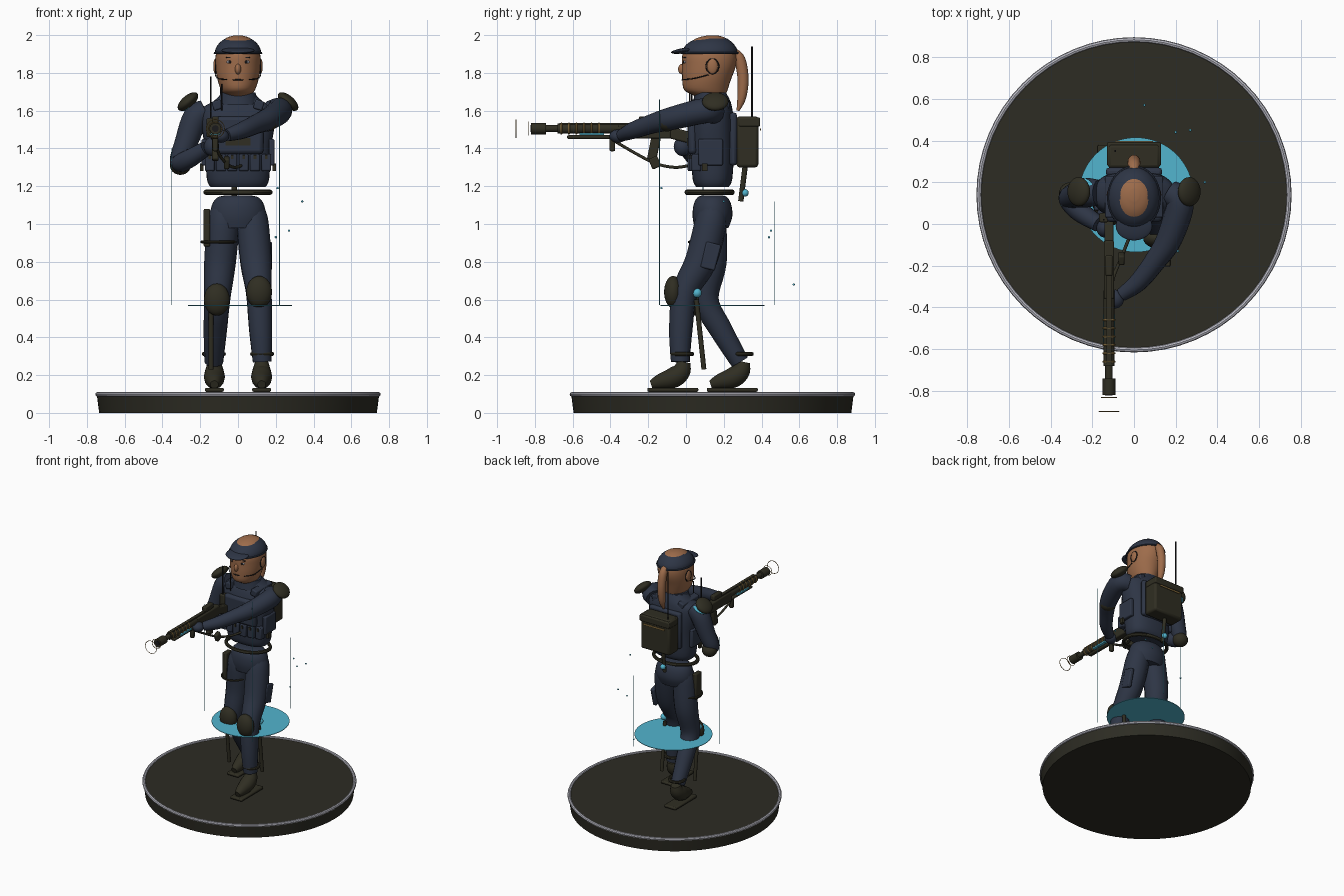
import bpy, bmesh, math
from mathutils import Vector

cube = bpy.data.objects.get("Cube")
if cube:
    bpy.data.objects.remove(cube, do_unlink=True)


def mat(name, r, g, b):
    m = bpy.data.materials.new(name)
    m.use_nodes = True
    m.diffuse_color = (r, g, b, 1)
    m.node_tree.nodes["Principled BSDF"].inputs["Base Color"].default_value = (r, g, b, 1)
    return m


NAVY = mat("navy cloth", .027, .036, .06)
OLIVE = mat("dark olive", .029, .027, .016)
BASE = mat("base olive", .026, .025, .017)
SKIN = mat("brown skin", .34, .15, .07)
CYAN = mat("cyan glow", .085, .46, .62)
GREY = mat("pale grey", .5, .5, .56)
GOLD = mat("dull gold", .3, .19, .06)
BLACK = mat("near black", .01, .01, .012)


def finish(name, m):
    ob = bpy.context.object
    ob.name = name
    ob.data.materials.clear()
    ob.data.materials.append(m)
    bpy.ops.object.shade_smooth_by_angle(angle=math.radians(40))
    return ob


def ball(name, m, loc, size, rot=(0, 0, 0)):
    bpy.ops.mesh.primitive_uv_sphere_add(segments=24, ring_count=14, location=loc, rotation=rot)
    bpy.context.object.scale = size
    return finish(name, m)


def box(name, m, loc, size, rot=(0, 0, 0), bevel=.008):
    bpy.ops.mesh.primitive_cube_add(size=1, location=loc, rotation=rot)
    ob = bpy.context.object
    ob.scale = size
    bpy.ops.object.transform_apply(location=False, rotation=False, scale=True)
    if bevel:
        b = ob.modifiers.new("bevel", 'BEVEL')
        b.width, b.segments = bevel, 2
    return finish(name, m)


def rod(name, m, a, b, r, sides=16):
    a, b = Vector(a), Vector(b)
    bpy.ops.mesh.primitive_cylinder_add(vertices=sides, radius=r, depth=(b - a).length, location=(a + b) / 2,
                                        rotation=(b - a).to_track_quat('Z', 'Y').to_euler())
    return finish(name, m)


def ring(name, m, loc, r, thick, rot=(0, 0, 0), scale=(1, 1, 1)):
    bpy.ops.mesh.primitive_torus_add(major_radius=r, minor_radius=thick, major_segments=64,
                                     minor_segments=8, location=loc, rotation=rot)
    bpy.context.object.scale = scale
    return finish(name, m)


def smooth(keys, n=5):
    """Catmull-Rom interpolation of tuples."""
    k = [Vector(p) for p in [keys[0]] + keys + [keys[-1]]]
    out = []
    for a, b, c, d in zip(k, k[1:], k[2:], k[3:]):
        for i in range(n):
            t = i / n
            out.append(b + (c - a) * (t / 2) + (a * 2 - b * 5 + c * 4 - d) * (t * t / 2)
                       + (b * 3 - a - c * 3 + d) * (t ** 3 / 2))
    return out + [k[-1]]


def tube(name, m, keys):
    """Rounded limb through (x, y, z, radius) points."""
    cu = bpy.data.curves.new(name, 'CURVE')
    cu.dimensions, cu.bevel_depth, cu.bevel_resolution, cu.use_fill_caps = '3D', 1, 5, True
    pts = smooth(keys)
    sp = cu.splines.new('POLY')
    sp.points.add(len(pts) - 1)
    for p, q in zip(sp.points, pts):
        p.co, p.radius = (q[0], q[1], q[2], 1), q[3]
    ob = bpy.data.objects.new(name, cu)
    bpy.context.collection.objects.link(ob)
    bpy.ops.object.select_all(action='DESELECT')
    ob.select_set(True)
    bpy.context.view_layer.objects.active = ob
    bpy.ops.object.convert(target='MESH')
    return finish(name, m)


def loft(name, m, keys, power=1.0, caps=True, n=32):
    """Stacked ovals given as (z, y centre, x radius, y radius)."""
    bm = bmesh.new()
    rows = []
    for z, cy, rx, ry in smooth([k for k in keys], 4):
        row = []
        for i in range(n):
            c, s = math.cos(i * math.tau / n), math.sin(i * math.tau / n)
            row.append(bm.verts.new((rx * math.copysign(abs(c) ** power, c),
                                     cy + ry * math.copysign(abs(s) ** power, s), z)))
        rows.append(row)
    for a, b in zip(rows, rows[1:]):
        for i in range(n):
            bm.faces.new((a[i], a[(i + 1) % n], b[(i + 1) % n], b[i]))
    if caps:
        bm.faces.new(rows[0][::-1])
        bm.faces.new(rows[-1])
    me = bpy.data.meshes.new(name)
    bm.to_mesh(me)
    bm.free()
    ob = bpy.data.objects.new(name, me)
    bpy.context.collection.objects.link(ob)
    bpy.ops.object.select_all(action='DESELECT')
    ob.select_set(True)
    bpy.context.view_layer.objects.active = ob
    return finish(name, m)


# Display base
bpy.ops.mesh.primitive_cone_add(vertices=96, radius1=.735, radius2=.748, depth=.1, location=(0, .14, .05))
finish("base_disc", BASE)
ring("base_rim", GREY, (0, .14, .098), .744, .012)

# Floating light disc, light rods and sparks
rod("light_disc", CYAN, (.01, .14, .566), (.01, .14, .57), .275, 64)
for i, (x, y, top) in enumerate([(.22, -.14, 1.66), (-.35, .09, 1.4), (.12, .47, 1.12)]):
    rod(f"light_rod_{i}", CYAN, (x, y, .57), (x, y, top), .002, 6)
for i, p in enumerate([(.34, .2, 1.12), (.27, .45, .965), (.05, .57, .68), (.21, -.13, 1.19), (.2, .44, .93)]):
    ball(f"spark_{i}", CYAN, p, (.006,) * 3)

# Trousers, knee pads, straps and boots
loft("hips", NAVY, [(.98, .135, .13, .09), (1.04, .14, .146, .105), (1.1, .14, .138, .1),
                    (1.14, .14, .11, .08), (1.152, .14, .06, .05)])
for side, s, knee, ankle in [("left", 1, (-.005, .64), (-.03, .27)), ("right", -1, (.105, .6), (.285, .27))]:
    ky, kz = knee
    ay, az = ankle
    tube(f"{side}_leg", NAVY, [(s * .072, .14, 1.08, .07), (s * .078, .13, 1.0, .085),
                               (s * .095, (ky + .13) / 2 + .015, .8, .084), (s * .11, ky, kz, .069),
                               (s * .12, (ky + ay) / 2 - .01, .44, .062), (s * .128, ay, az, .05)])
    ball(f"{side}_knee_pad", OLIVE, (s * .112, ky - .063, kz), (.068, .048, .085))
    ring(f"{side}_ankle_strap", OLIVE, (s * .128, ay + .01, .312), .053, .011)
    fy = ay + .01
    tube(f"{side}_boot", OLIVE, [(s * .125, fy + .01, .27, .035), (s * .125, fy - .005, .22, .05),
                                 (s * .125, fy - .05, .185, .055), (s * .125, fy - .12, .165, .04),
                                 (s * .125, fy - .165, .15, .022)])
    box(f"{side}_sole", OLIVE, (s * .125, fy - .05, .122), (.1, .27, .022))
    # Hanging straps with glowing beads
    rod(f"{side}_hanging_strap", OLIVE, (s * .142, .055, .6), (s * .142, .095, .23), .013)
    ball(f"{side}_bead", CYAN, (s * .148, .058, .635), (.025,) * 3)
box("thigh_holster", OLIVE, (-.165, .1, .98), (.035, .07, .2))
ring("thigh_strap", OLIVE, (-.105, .105, .905), .088, .007)
box("thigh_pouch", NAVY, (.165, .13, .83), (.03, .08, .14), (-.25, 0, 0))

# Belt and torso
ring("belt", OLIVE, (0, .125, 1.168), .17, .014, scale=(1, .72, 1))
loft("torso", NAVY, [(1.195, .14, .145, .085), (1.24, .14, .165, .105), (1.4, .14, .175, .115),
                     (1.53, .14, .195, .115), (1.61, .145, .19, .1), (1.65, .15, .13, .085),
                     (1.69, .14, .085, .075)], .8)
loft("collar", NAVY, [(1.63, .13, .11, .095), (1.67, .13, .1, .088), (1.695, .13, .093, .085)])
box("chest_plate", NAVY, (0, .035, 1.47), (.27, .05, .2), bevel=.02)
box("back_plate", NAVY, (0, .25, 1.45), (.27, .04, .28), bevel=.015)
for i in range(6):
    x = -.15 + .06 * i
    box(f"belt_pouch_{i}", NAVY, (x, .028 + abs(x) * .18, 1.325), (.052, .05, .09))
    box(f"pouch_clip_{i}", OLIVE, (x, .0 + abs(x) * .18, 1.355), (.014, .008, .022), bevel=0)
for s in (-1, 1):
    box(f"vest_strap_{s}", NAVY, (s * .11, .13, 1.63), (.05, .2, .05), (0, s * .3, 0))
    box(f"side_pouch_{s}", NAVY, (s * .178, .13, 1.38), (.03, .13, .14))
    box(f"side_buckle_{s}", OLIVE, (s * .192, .1, 1.3), (.02, .03, .04), bevel=0)
box("chest_label", OLIVE, (0, .008, 1.435), (.13, .008, .04), bevel=0)
box("chest_radio", OLIVE, (-.145, .03, 1.51), (.045, .045, .1))
rod("radio_aerial", BLACK, (-.145, .02, 1.55), (-.145, .02, 1.78), .004, 8)
rod("short_aerial", BLACK, (-.085, .03, 1.6), (-.085, .03, 1.74), .004, 8)

# Arms and pads
tube("right_arm", NAVY, [(-.17, .15, 1.6, .062), (-.225, .15, 1.56, .07), (-.275, .14, 1.43, .062),
                         (-.31, .12, 1.33, .052), (-.26, .06, 1.345, .05), (-.17, 0, 1.4, .04)])
ball("right_elbow_pad", OLIVE, (-.305, .145, 1.31), (.055, .055, .05))
ball("right_hand", NAVY, (-.14, -.02, 1.41), (.04, .045, .05))
tube("left_arm", NAVY, [(.17, .15, 1.59, .062), (.22, .1, 1.6, .068), (.17, -.07, 1.56, .062),
                        (.1, -.18, 1.53, .052), (.02, -.28, 1.495, .045), (-.06, -.34, 1.47, .033)])
ball("left_elbow_pad", OLIVE, (.155, -.1, 1.54), (.056, .056, .05))
ball("left_hand", NAVY, (-.09, -.36, 1.465), (.042, .045, .035))
for s in (-1, 1):
    ball(f"shoulder_pad_{s}", OLIVE, (s * .265, .155, 1.648), (.066, .07, .032), (0, s * .7, 0))
ball("shoulder_light", CYAN, (-.245, .17, 1.62), (.055, .05, .008), (0, -.4, 0))
box("sleeve_patch", GREY, (.235, .075, 1.59), (.005, .045, .03), bevel=0)

# Backpack
box("backpack", OLIVE, (0, .325, 1.435), (.25, .115, .27), bevel=.015)
box("backpack_flap", OLIVE, (0, .335, 1.54), (.258, .115, .05))
box("backpack_stripe", GOLD, (0, .395, 1.5), (.18, .006, .012), bevel=0)
rod("pack_aerial", BLACK, (-.09, .35, 1.55), (-.09, .35, 1.94), .005, 8)
rod("pack_hose", OLIVE, (-.02, .315, 1.32), (-.02, .29, 1.12), .014)
ball("pack_bead", CYAN, (-.02, .312, 1.165), (.02,) * 3)

# Head, face, hair and cap
loft("head", SKIN, [(1.64, .14, .06, .065), (1.68, .125, .07, .085), (1.71, .105, .09, .115),
                    (1.77, .11, .11, .13), (1.84, .122, .119, .143), (1.9, .125, .117, .143),
                    (1.955, .13, .094, .115), (1.985, .135, .062, .075), (1.998, .14, .022, .028)])
loft("cap", NAVY, [(1.9, .125, .123, .149), (1.93, .127, .118, .141), (1.96, .13, .097, .116),
                   (1.983, .138, .066, .078)], caps=False)
ring("cap_band", NAVY, (0, .125, 1.905), .123, .006, scale=(1, 1.21, 1))
ball("cap_brim", NAVY, (0, -.01, 1.918), (.088, .07, .014), (.15, 0, 0))
ball("nose", SKIN, (0, -.02, 1.82), (.016, .022, .028))
ball("mouth", BLACK, (0, -.012, 1.763), (.03, .012, .005))
for s in (-1, 1):
    ball(f"eye_{s}", GREY, (s * .042, -.004, 1.858), (.018, .008, .009))
    ball(f"pupil_{s}", BLACK, (s * .042, -.011, 1.858), (.008, .005, .008))
    box(f"brow_{s}", BLACK, (s * .043, -.006, 1.882), (.04, .012, .006), bevel=0)
    ball(f"ear_{s}", SKIN, (s * .117, .14, 1.835), (.014, .028, .042))
    ring(f"ear_cup_{s}", BLACK, (s * .119, .14, 1.835), .034, .003, (0, math.pi / 2, 0), (1.15, 1, 1))
    tube(f"chin_strap_{s}", BLACK, [(s * .12, .12, 1.79, .003), (s * .105, .04, 1.77, .003),
                                    (s * .06, -.012, 1.765, .003)])
tube("ponytail", SKIN, [(0, .25, 1.91, .025), (0, .285, 1.87, .03), (0, .302, 1.77, .03),
                        (0, .295, 1.67, .024), (0, .275, 1.6, .008)])

# Rifle along the right side
GX, GZ = -.12, 1.505
for name, a, b, r in [("muzzle", -.82, -.74, .031), ("barrel", -.75, -.3, .018), ("handguard", -.68, -.32, .026)]:
    rod(name, OLIVE, (GX, a, GZ), (GX, b, GZ), r)
rod("bore", BLACK, (GX, -.823, GZ), (GX, -.81, GZ), .018)
box("receiver", OLIVE, (GX, -.22, 1.49), (.05, .28, .075))
box("stock", OLIVE, (GX, -.03, 1.47), (.045, .16, .06), (-.25, 0, 0))
box("top_rail", OLIVE, (GX, -.42, 1.53), (.025, .5, .012), bevel=0)
box("under_rail", OLIVE, (GX, -.5, 1.46), (.03, .26, .02))
box("glow_strip", CYAN, (GX, -.5, 1.477), (.056, .13, .012), bevel=0)
box("magazine", OLIVE, (GX, -.17, 1.4), (.035, .05, .13), (-.2, 0, 0))
box("fore_grip", OLIVE, (GX, -.39, 1.42), (.03, .03, .07))
box("sight", OLIVE, (GX, -.2, 1.55), (.035, .1, .04))
for i in range(6):
    ring(f"gold_band_{i}", GOLD, (GX, -.66 + .04 * i, GZ), .027, .005, (math.pi / 2, 0, 0))
for i, (y, r) in enumerate([(-.832, .036), (-.9, .048)]):
    ring(f"muzzle_ring_{i}", GOLD, (GX, y, GZ), r, .002, (math.pi / 2, 0, 0))
tube("sling", OLIVE, [(GX, -.38, 1.44, .008), (-.1, -.26, 1.37, .008), (-.06, -.16, 1.32, .008),
                      (-.02, -.06, 1.3, .008), (.02, .02, 1.31, .008)])
box("sling_box", OLIVE, (-.06, -.165, 1.325), (.03, .05, .06), (.4, 0, 0))
